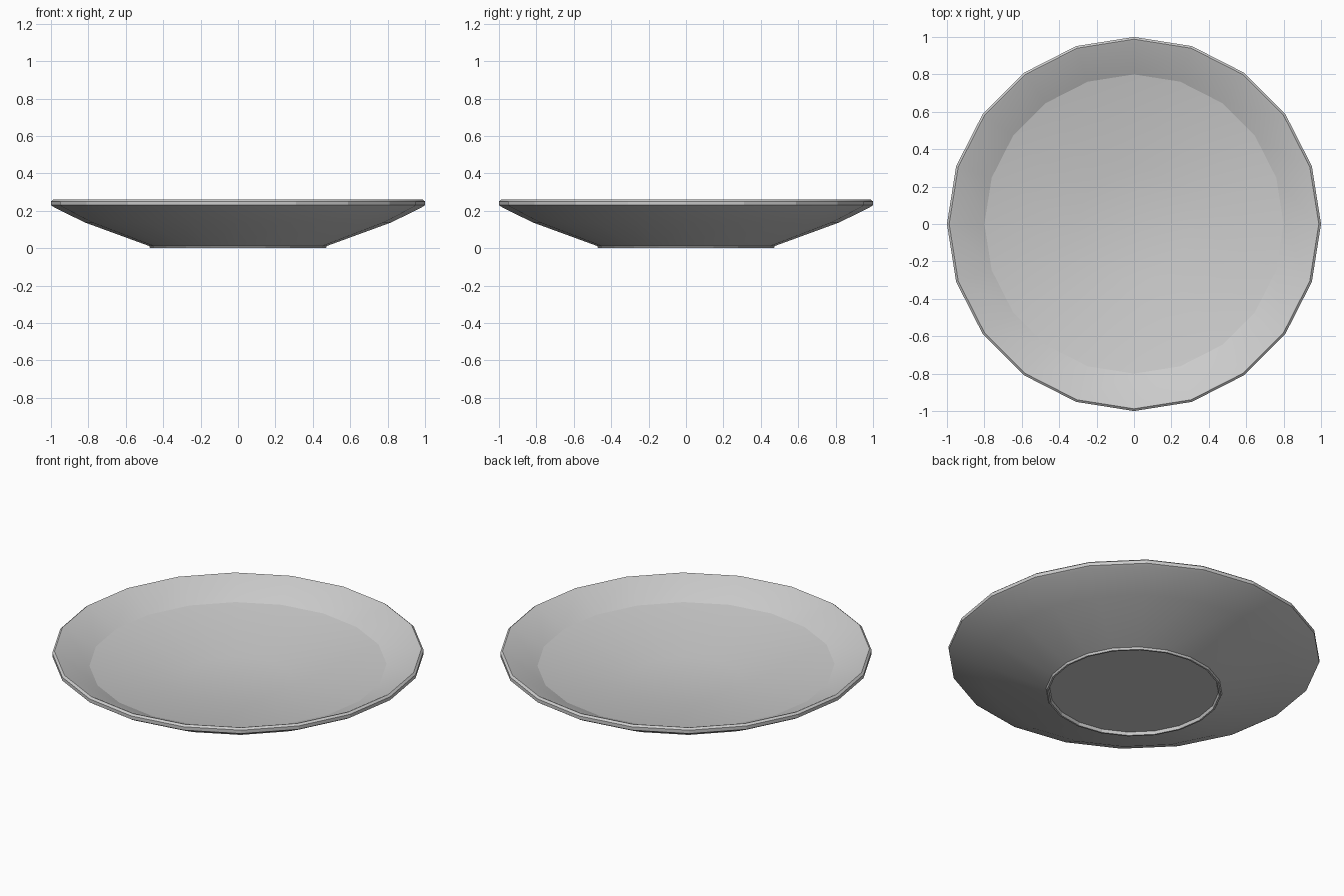
import bpy, bmesh, math

if "Cube" in bpy.data.objects:
    bpy.data.objects.remove(bpy.data.objects["Cube"])

SIDES = 20

# Half-section of the plate, (radius, height), from under-centre out, over the rim, to top centre
profile = [
    (0.455, 0.018), (0.46, 0.0), (0.47, 0.0), (0.475, 0.012),   # recessed foot
    (0.82, 0.138), (0.985, 0.22),                              # outer wall
    (1.0, 0.23), (1.0, 0.25), (0.988, 0.26), (0.978, 0.257),    # rim
    (0.80, 0.172), (0.30, 0.082),                              # inner dish
]


def lathe(name, points, sides):
    bm = bmesh.new()
    rings = []
    for r, z in points:
        rings.append([bm.verts.new((r * math.cos(2 * math.pi * i / sides),
                                    r * math.sin(2 * math.pi * i / sides), z))
                      for i in range(sides)])
    for a, b in zip(rings, rings[1:]):
        for i in range(sides):
            j = (i + 1) % sides
            bm.faces.new((a[i], a[j], b[j], b[i]))
    bm.faces.new(rings[0])
    bm.faces.new(rings[-1])
    bmesh.ops.recalc_face_normals(bm, faces=bm.faces[:])
    mesh = bpy.data.meshes.new(name)
    bm.to_mesh(mesh)
    bm.free()
    obj = bpy.data.objects.new(name, mesh)
    bpy.context.collection.objects.link(obj)
    return obj


# Plate body, smooth around the walls with crisp rim and dish edges
plate = lathe("plate", profile, SIDES)
bpy.context.view_layer.objects.active = plate
plate.select_set(True)
bpy.ops.object.shade_smooth_by_angle(angle=math.radians(13))
